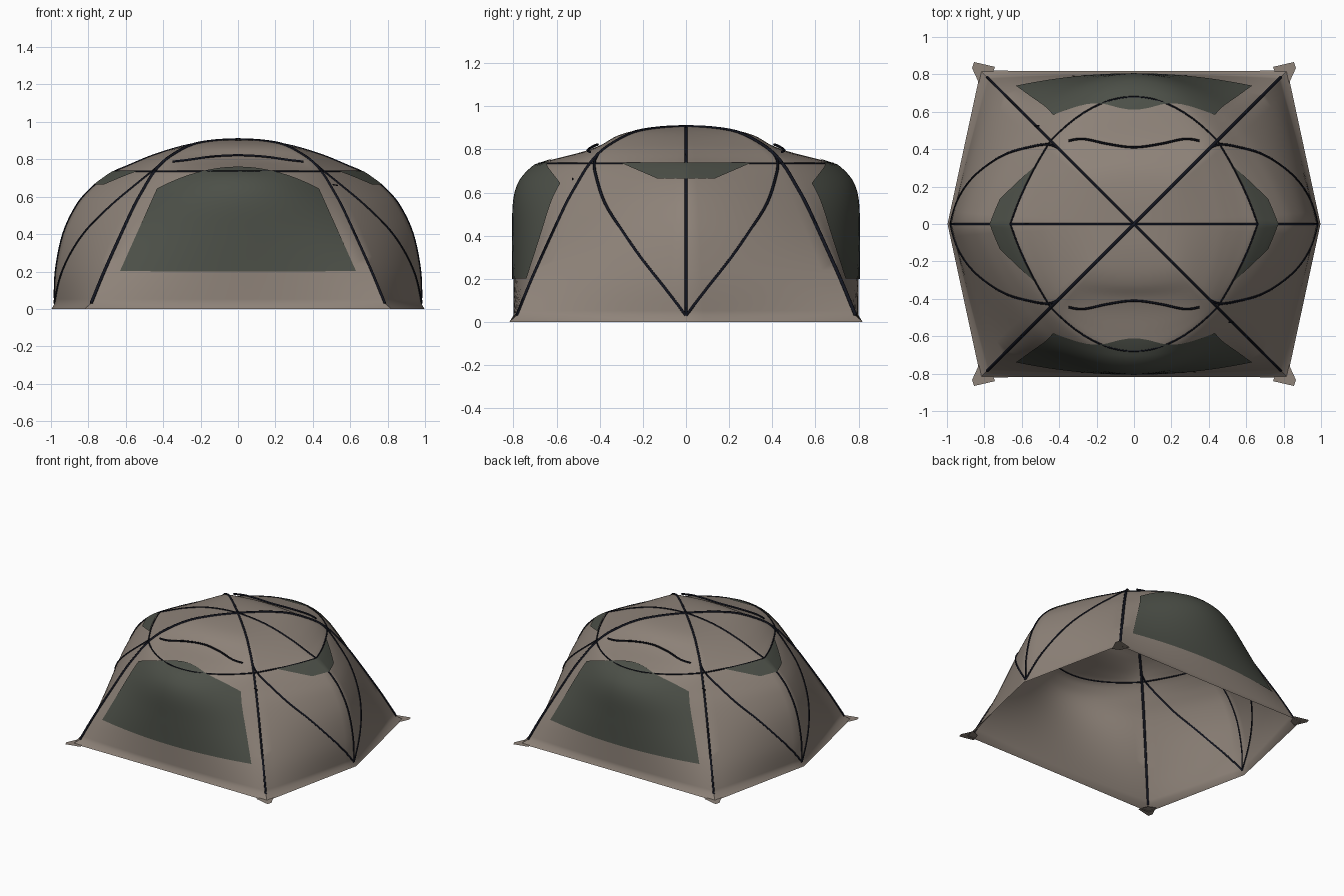
import bpy, bmesh, math
from mathutils import Vector

cube = bpy.data.objects.get("Cube")
if cube:
    bpy.data.objects.remove(cube, do_unlink=True)


def material(name, rgb):
    m = bpy.data.materials.new(name)
    m.use_nodes = True
    m.diffuse_color = (*rgb, 1)
    bsdf = next(n for n in m.node_tree.nodes if n.type == "BSDF_PRINCIPLED")
    bsdf.inputs["Base Color"].default_value = (*rgb, 1)
    bsdf.inputs["Roughness"].default_value = 0.8
    return m


FABRIC = material("taupe fabric", (0.27, 0.225, 0.19))
MESH = material("dark green mesh", (0.072, 0.079, 0.064))
POLE = material("dark navy pole", (0.006, 0.007, 0.013))

# Canopy profile: height, side reach, corner reach, front reach
PROFILE = [
    (0, .997, .82, .818), (.03, .98, .785, .80), (.2, .975, .715, .80),
    (.4, .935, .625, .80), (.55, .865, .555, .797), (.64, .79, .505, .775),
    (.70, .715, .47, .73), (.735, .66, .445, .68), (.76, .60, .425, .59),
    (.79, .53, .395, .475), (.82, .455, .355, .395), (.86, .33, .285, .325),
    (.885, .22, .215, .245), (.9, .10, .11, .13), (.905, 0, 0, 0)]


def refine(rows, n):
    """Smooth the profile with a Catmull-Rom spline."""
    out = []
    for i in range(len(rows) - 1):
        p = [rows[max(0, min(len(rows) - 1, i + k))] for k in (-1, 0, 1, 2)]
        for j in range(n):
            t = j / n
            out.append(tuple(
                b + t * ((c - a) + t * ((2*a - 5*b + 4*c - d) + t * (3*(b - c) + d - a))) / 2
                for a, b, c, d in zip(*p)))
    return out + [rows[-1]]


LEVELS = [PROFILE[0]] + refine(PROFILE[1:], 5)


def level(z):
    for lo, hi in zip(LEVELS, LEVELS[1:]):
        if z <= hi[0]:
            t = (z - lo[0]) / (hi[0] - lo[0])
            return [p + t * (q - p) for p, q in zip(lo, hi)][1:]
    return LEVELS[-1][1:]


def side_x(y, z):
    a, d, f = level(z)
    t = min(1, abs(y) / max(d, 1e-6))
    return a + (d - a) * t + 0.13 * math.sin(math.pi * z / 0.905) * t * (1 - t)


def front_y(x, z):
    a, d, f = level(z)
    return f - (f - d) * (x / max(d, 1e-6)) ** 2


def ring(z, n=10):
    """One horizontal outline of the canopy."""
    d = level(z)[1]
    q = [(side_x(d * i / n, z), d * i / n) for i in range(n)]
    q += [(d * (1 - i / n), front_y(d * (1 - i / n), z)) for i in range(n + 1)]
    half = q + [(-x, y) for x, y in q[-2::-1]]
    return [Vector((x, y, z)) for x, y in half + [(-x, -y) for x, y in half[1:-1]]]


def add_mesh(name, bm, mat, angle=35):
    me = bpy.data.meshes.new(name)
    bm.to_mesh(me)
    bm.free()
    ob = bpy.data.objects.new(name, me)
    bpy.context.collection.objects.link(ob)
    me.materials.append(mat)
    bpy.ops.object.select_all(action="DESELECT")
    ob.select_set(True)
    bpy.context.view_layer.objects.active = ob
    bpy.ops.object.shade_smooth_by_angle(angle=math.radians(angle))
    return ob


def grid(rows, closed=False):
    bm = bmesh.new()
    vs = [[bm.verts.new(p) for p in r] for r in rows]
    n = len(rows[0])
    for lo, hi in zip(vs, vs[1:]):
        for j in range(n if closed else n - 1):
            k = (j + 1) % n
            bm.faces.new((lo[j], lo[k], hi[k], hi[j]))
    bmesh.ops.remove_doubles(bm, verts=bm.verts, dist=1e-5)
    bm.normal_update()
    return bm


# Canopy shell, open underneath, with a flared hem
add_mesh("canopy", grid([ring(r[0]) for r in LEVELS], True), FABRIC)


def window(name, point, sign, rows=18, cols=24):
    """Thin mesh panel lying just outside the canopy."""
    bm = grid([[point(2 * j / cols - 1, i / rows, sign) for j in range(cols + 1)]
               for i in range(rows + 1)])
    if sum(f.normal.dot(f.calc_center_median()) for f in bm.faces) < 0:
        bmesh.ops.reverse_faces(bm, faces=bm.faces)
        bm.normal_update()
    moves = [(v, v.normal * 0.006) for v in bm.verts]
    for v, m in moves:
        v.co += m
    add_mesh(name, bm, MESH)


def door_point(s, t, sign):
    z = .2 + t * (.555 - .115 * s * s)
    x = s * (.63 - .2 * t)
    return Vector((x, sign * front_y(x, z), z))


def vent_point(s, t, sign):
    z = .66 + t * .073
    y = s * (.13 + .17 * t)
    return Vector((sign * side_x(y, z), y, z))


window("front_window", door_point, -1)
window("back_window", door_point, 1)
window("left_vent", vent_point, 1)
window("right_vent", vent_point, -1)


def pole(name, pts, radius, cyclic=False):
    cu = bpy.data.curves.new(name, "CURVE")
    cu.dimensions = "3D"
    cu.bevel_depth = radius
    cu.bevel_resolution = 1
    cu.use_fill_caps = True
    sp = cu.splines.new("POLY")
    sp.points.add(len(pts) - 1)
    for p, co in zip(sp.points, pts):
        p.co = (*co, 1)
    sp.use_cyclic_u = cyclic
    tmp = bpy.data.objects.new(name + "_path", cu)
    bpy.context.collection.objects.link(tmp)
    bpy.context.view_layer.update()
    me = bpy.data.meshes.new_from_object(
        tmp.evaluated_get(bpy.context.evaluated_depsgraph_get()))
    bpy.data.objects.remove(tmp, do_unlink=True)
    bm = bmesh.new()
    bm.from_mesh(me)
    bpy.data.meshes.remove(me)
    bm.normal_update()
    add_mesh(name, bm, POLE, 60)


# Main poles crossing at the top
def arch(name, sx, sy, col, radius):
    half = [(sx * r[col], sy * r[col], r[0]) for r in LEVELS[1:]]
    pole(name, half + [(-x, -y, z) for x, y, z in half[-2::-1]], radius)


arch("centre_pole", 1, 0, 1, .006)
arch("diagonal_pole_a", 1, 1, 2, .009)
arch("diagonal_pole_b", 1, -1, 2, .007)

# Level seam around the roof
pole("roof_seam", ring(.735), .005, True)

# Curved side poles and the roof brow poles that continue them
ARC = refine([(0, .03), (.1, .16), (.21, .3), (.3, .43), (.375, .55), (.415, .67),
              (.425, .735), (.41, .775)], 4)
BROW = refine([(-.35, .445, .788), (-.27, .455, .797), (-.14, .428, .815), (0, .41, .822),
               (.14, .428, .815), (.27, .455, .797), (.35, .445, .788)], 4)
for sy, end in ((-1, "front"), (1, "back")):
    for sx, side in ((1, "left"), (-1, "right")):
        pole(f"{end}_{side}_arc_pole",
             [(sx * side_x(y, z), sy * y, z) for y, z in ARC], .007)
    pole(f"{end}_brow_pole", [(x, sy * y, z) for x, y, z in BROW], .006)

# Flat peg tabs at the four corners
TAB = [(.743, .84), (.855, .866), (.866, .834), (.825, .745), (.77, .77)]
for sx in (1, -1):
    for sy in (1, -1):
        bm = bmesh.new()
        f = bm.faces.new([bm.verts.new((sx * x, sy * y, .004)) for x, y in TAB])
        bm.normal_update()
        if f.normal.z < 0:
            f.normal_flip()
        add_mesh(f"{'back' if sy > 0 else 'front'}_{'left' if sx > 0 else 'right'}_peg_tab",
                 bm, FABRIC)

# Small zip pulls beside two opposite corners
for s, end in ((1, "front"), (-1, "back")):
    y = front_y(.47, .66) + .006
    pole(f"{end}_zip_pull", [(s * .505, -s * y, .665), (s * .535, -s * y, .66)], .004)
